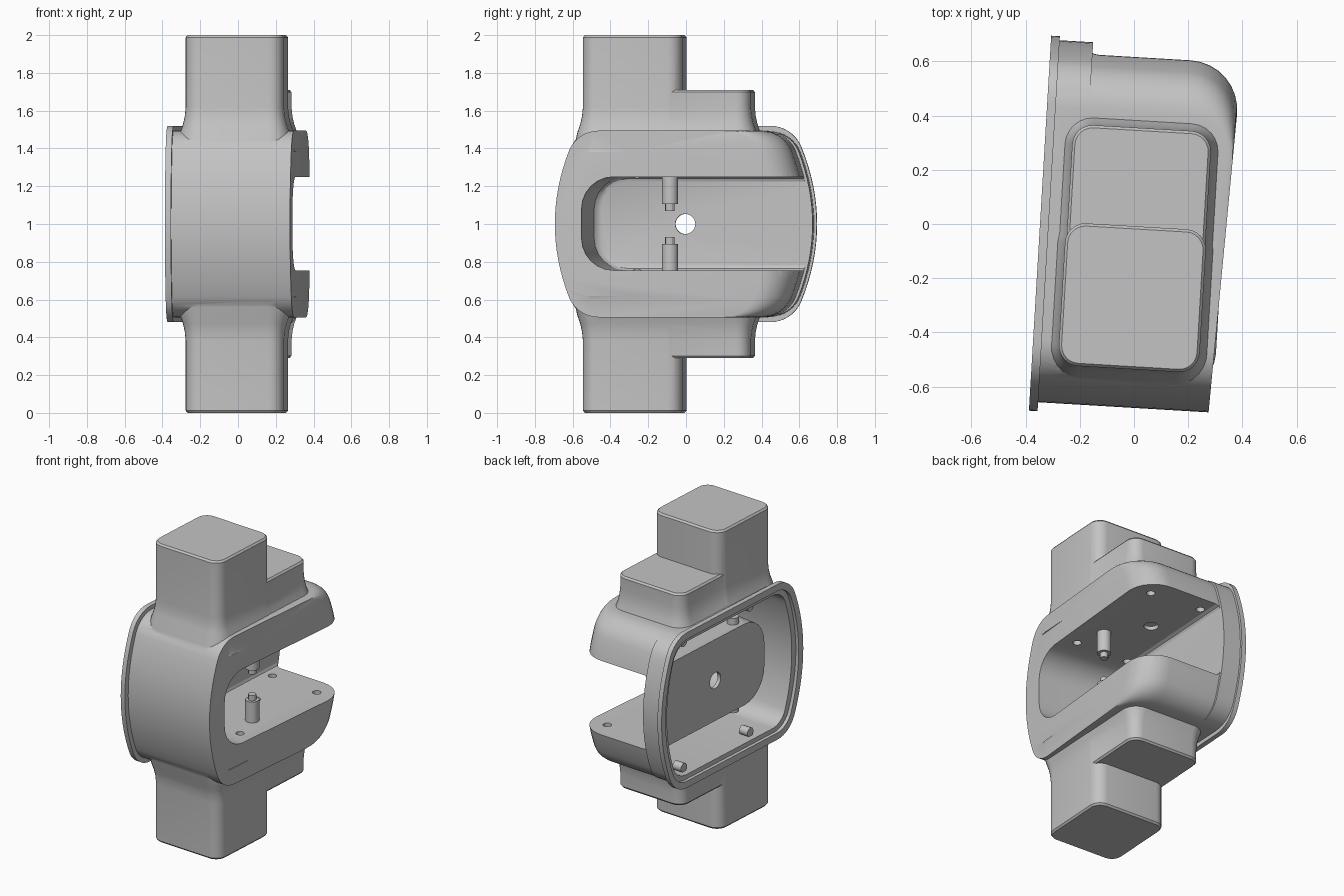
import bpy, bmesh, math
from mathutils import Matrix

cube = bpy.data.objects.get("Cube")
if cube:
    bpy.data.objects.remove(cube, do_unlink=True)

TILT = Matrix.Rotation(math.radians(-3.4), 4, 'Z')
MID = 1.0
LEAN = 0.036
grey = bpy.data.materials.new("plain_grey")
grey.use_nodes = True
COLOR = (0.55, 0.55, 0.55, 1)
grey.diffuse_color = COLOR
grey.node_tree.nodes["Principled BSDF"].inputs["Base Color"].default_value = COLOR


def loft(name, rings):
    """Skin a closed solid through rings with equal point counts."""
    bm = bmesh.new()
    rows = [[bm.verts.new(TILT @ Matrix.Translation(p).translation) for p in r] for r in rings]
    n = len(rows[0])
    for a, b in zip(rows, rows[1:]):
        for i in range(n):
            j = (i + 1) % n
            bm.faces.new((a[i], a[j], b[j], b[i]))
    bm.faces.new(rows[0])
    bm.faces.new(rows[-1])
    bmesh.ops.recalc_face_normals(bm, faces=bm.faces)
    mesh = bpy.data.meshes.new(name)
    bm.to_mesh(mesh)
    bm.free()
    mesh.materials.append(grey)
    ob = bpy.data.objects.new(name, mesh)
    bpy.context.collection.objects.link(ob)
    return ob


def boolean(target, other, op):
    bpy.context.view_layer.objects.active = target
    mod = target.modifiers.new("cut", 'BOOLEAN')
    mod.operation, mod.object, mod.solver = op, other, 'EXACT'
    bpy.ops.object.modifier_apply(modifier=mod.name)
    bpy.data.objects.remove(other, do_unlink=True)


def case_ring(x, yneg, ypos, h, r=0.17, lean=0.0):
    """Outline with bowed ends and rounded corners, in the plane of x."""
    def quarter(yend):
        a, z1 = 0.35, h
        for _ in range(20):
            z1 = h - r * (1 - math.sin(a))
            a = math.atan(z1)
        pts = [(yend - 0.5 * z * z, z) for z in (z1 * i / 8 for i in range(8))]
        cy, cz = yend - 0.5 * z1 * z1 - r * math.cos(a), z1 - r * math.sin(a)
        for i in range(9):
            t = a + (math.pi / 2 - a) * i / 8
            pts.append((cy + r * math.cos(t), cz + r * math.sin(t)))
        return pts
    back, front = quarter(ypos), [(-y, z) for y, z in quarter(-yneg)]
    loop = back + front[::-1] + [(y, -z) for y, z in front[1:]] + [(y, -z) for y, z in back[:0:-1]]
    return [(x + lean * y, y, MID + z) for y, z in loop]


def round_rect(u0, u1, v0, v1, r, steps=6):
    pts = []
    for k, (cu, cv) in enumerate(((u1 - r, v1 - r), (u0 + r, v1 - r), (u0 + r, v0 + r), (u1 - r, v0 + r))):
        for i in range(steps + 1):
            t = math.pi / 2 * (k + i / steps)
            pts.append((cu + r * math.cos(t), cv + r * math.sin(t)))
    return pts


def cylinder(name, axis, center, r, a, b, n=20):
    def ring(h):
        out = []
        for i in range(n):
            t = 2 * math.pi * i / n
            u, v = center[0] + r * math.cos(t), center[1] + r * math.sin(t)
            out.append((u, v, h) if axis == 'Z' else (h, u, v))
        return out
    return loft(name, [ring(a), ring(b)])


def case_solid(name, x0, x1, yneg, ypos, h, fillet, corner):
    """Case volume whose back edge rolls over into the leaning outer face."""
    rings = [case_ring(x0, yneg, ypos, h, corner)]
    for i in range(9):
        t = math.pi / 2 * i / 8
        rings.append(case_ring(x1 - fillet * (1 - math.sin(t)), yneg,
                               ypos - fillet * (1 - math.cos(t)), h, corner, LEAN))
    return loft(name, rings)


def hub(name, x0, x1, y0, y1, top, flip):
    """Rounded block whose concave foot melts into the case."""
    rings = []
    for z, grow in ((1.38, 0.06), (1.44, 0.04), (1.49, 0.028), (1.53, 0.014),
                    (1.57, 0.005), (1.62, 0), (top - 0.012, 0), (top, -0.01)):
        z = 2 * MID - z if flip else z
        rings.append([(u, v, z) for u, v in
                      round_rect(x0 - grow, x1 + grow, y0 - grow, y1 + grow, 0.075 + grow)])
    return loft(name, rings)


def outer_volume(name):
    return case_solid(name, -0.33, 0.34, -0.677, 0.645, 0.494, 0.19, 0.17)


case = outer_volume("hub_case")

# Rim flange, back step, hubs above and below
boolean(case, loft("back_step", [case_ring(x, -0.67, 0.66, 0.49) for x in (-0.32, -0.19)]), 'UNION')
boolean(case, loft("rim_flange", [case_ring(x, -0.71, 0.675, 0.52, 0.18) for x in (-0.346, -0.314)]), 'UNION')
for flip in (False, True):
    boolean(case, hub("short_hub", -0.245, 0.267, -0.40, 0.355, 1.71, flip), 'UNION')
    boolean(case, hub("tall_hub", -0.25, 0.27, -0.535, -0.008, 2.0, flip), 'UNION')

# Hollow behind the rim, with a seating step
boolean(case, case_solid("hollow", -0.5, 0.295, -0.625, 0.595, 0.445, 0.17, 0.13), 'DIFFERENCE')
boolean(case, loft("rim_seat", [case_ring(x, -0.665, 0.635, 0.475, 0.15) for x in (-0.5, -0.324)]), 'DIFFERENCE')


# Inner tub and the open slot that runs out through the back
def slot_ring(x, y0, grow):
    return [(x, y, z) for y, z in round_rect(y0 - grow, 0.95, 0.755 - grow, 1.25 + grow, 0.17 + grow)]


tub = loft("slot_tub", [slot_ring(-0.215, -0.47, 0.025), slot_ring(0.33, -0.525, 0.025)])
boolean(tub, outer_volume("tub_trim"), 'INTERSECT')
boolean(case, tub, 'UNION')

# Screw bosses under the slot floor and over its ceiling
screws = [(0.23, 0.48), (0.23, -0.27), (-0.13, 0.5), (-0.15, -0.27)]
for c in screws:
    for z, d in ((0.745, -0.06), (1.26, 0.06)):
        boolean(case, cylinder("screw_boss", 'Z', c, 0.036, z, z + d), 'UNION')

boolean(case, loft("slot", [slot_ring(-0.19, -0.485, -0.025), slot_ring(-0.183, -0.49, -0.01),
                            slot_ring(-0.165, -0.497, 0), slot_ring(0.31, -0.535, 0),
                            slot_ring(0.6, -0.535, 0)]), 'DIFFERENCE')

# Screw holes, cable holes and the hole through the rear plate
for c, r in [(c, 0.026) for c in screws] + [((-0.01, 0.16), 0.045)]:
    for z in (0.755, 1.25):
        boolean(case, cylinder("hole", 'Z', c, r, z - 0.05, z + 0.05), 'DIFFERENCE')
boolean(case, cylinder("plate_hole", 'X', (-0.015, MID), 0.053, -0.3, -0.12, 28), 'DIFFERENCE')


def finish(ob):
    bpy.ops.object.select_all(action='DESELECT')
    ob.select_set(True)
    bpy.context.view_layer.objects.active = ob
    bpy.ops.object.shade_smooth_by_angle(angle=math.radians(28))


finish(case)

# Stepped pins facing each other in the slot
for side, label in ((-1, "lower"), (1, "upper")):
    c = (0.17, -0.075)
    finish(cylinder(label + "_pin", 'Z', c, 0.043, MID + side * 0.25, MID + side * 0.105))
    finish(cylinder(label + "_pin_tip", 'Z', c, 0.025, MID + side * 0.11, MID + side * 0.07, 12))

# Short cover screw posts on the hollow's walls
for y in (-0.27, 0.38):
    for side in (-1, 1):
        finish(cylinder("cover_post", 'X', (y, MID + side * 0.42), 0.03, -0.22, -0.285, 14))
